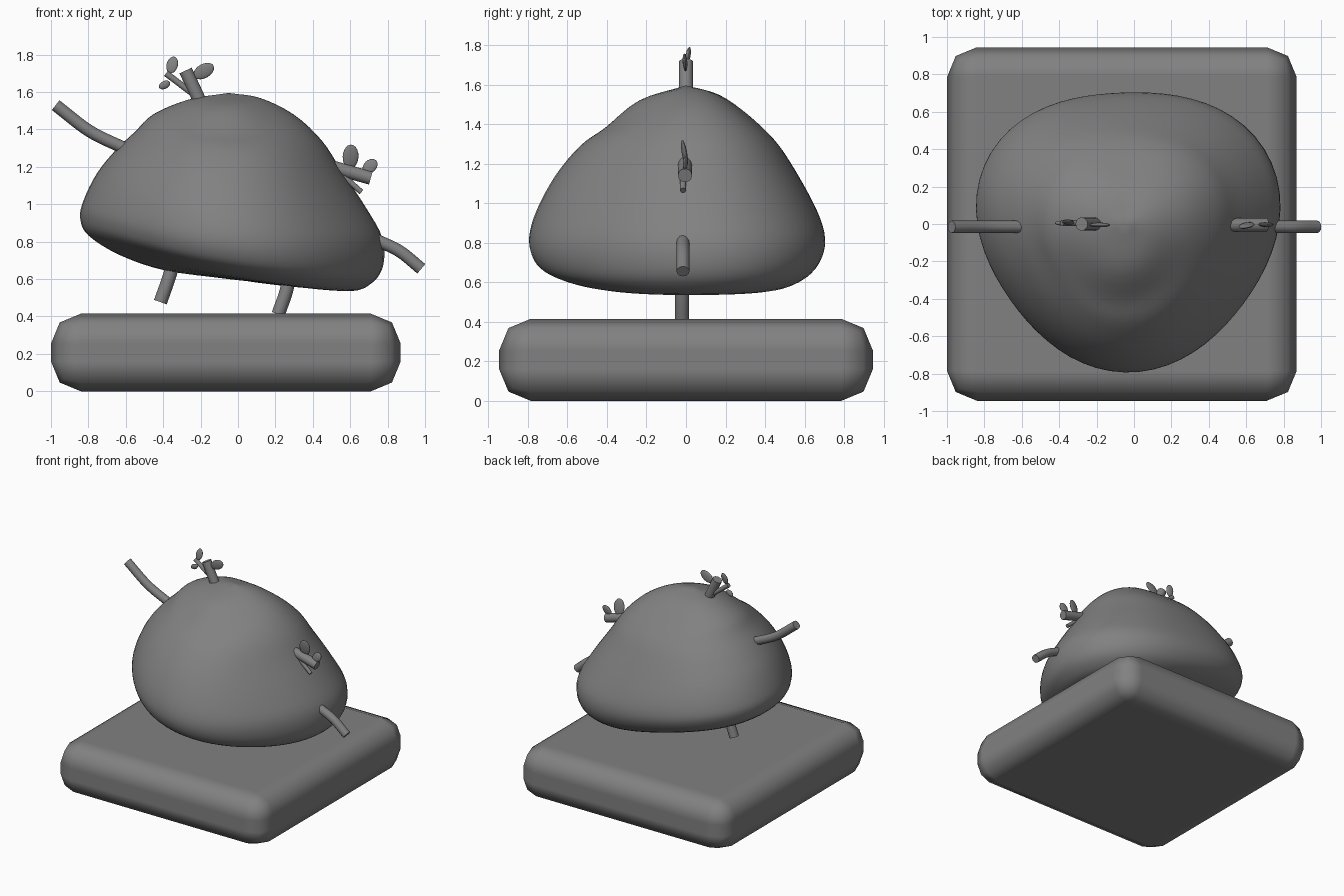
import bpy, bmesh, math
from mathutils import Vector

cube = bpy.data.objects.get("Cube")
if cube:
    bpy.data.objects.remove(cube, do_unlink=True)

grey = bpy.data.materials.new("plain grey")
grey.use_nodes = True
colour = (0.22, 0.22, 0.22, 1)
grey.diffuse_color = colour
grey.node_tree.nodes["Principled BSDF"].inputs["Base Color"].default_value = colour


def finish(bm, name):
    bmesh.ops.recalc_face_normals(bm, faces=bm.faces)
    mesh = bpy.data.meshes.new(name)
    bm.to_mesh(mesh)
    bm.free()
    mesh.materials.append(grey)
    mesh.shade_smooth()
    obj = bpy.data.objects.new(name, mesh)
    bpy.context.collection.objects.link(obj)
    return obj


def smooth_path(points, steps):
    """Catmull-Rom samples through the points."""
    pts = [Vector(p) for p in points]
    pts = [2 * pts[0] - pts[1]] + pts + [2 * pts[-1] - pts[-2]]
    out = []
    for a, b, c, d in zip(pts, pts[1:], pts[2:], pts[3:]):
        for i in range(steps):
            t = i / steps
            out.append(0.5 * (2 * b + (c - a) * t + (2 * a - 5 * b + 4 * c - d) * t * t
                              + (3 * b - a - 3 * c + d) * t ** 3))
    return out + [pts[-2]]


# Base: a thick slab with rounded edges
bm = bmesh.new()
bmesh.ops.create_cube(bm, size=1)
bmesh.ops.scale(bm, vec=(1.87, 1.89, 0.415), verts=bm.verts)
bmesh.ops.translate(bm, vec=(-0.065, 0, 0.2075), verts=bm.verts)
base = finish(bm, "base_slab")
bevel = base.modifiers.new("rounded edges", "BEVEL")
bevel.width = 0.16
bevel.segments = 2
bevel.harden_normals = True

# Body: four side profiles (radius, height) from crown to belly, blended around
CX = -0.05
TOP, BELLY = (0, 1.595), (0, 0.6)
right = [(.17, 1.567), (.35, 1.476), (.495, 1.34), (.6, 1.18), (.73, .98),
         (.815, .82), (.82, .675), (.765, .583), (.645, .535), (.35, .567)]
left = [(.21, 1.56), (.4, 1.48), (.5, 1.385), (.6, 1.29), (.7, 1.165),
        (.77, 1.02), (.787, .925), (.745, .835), (.58, .73), (.34, .647)]
front = [(.235, 1.52), (.41, 1.38), (.535, 1.29), (.66, 1.14), (.755, .965),
         (.793, .83), (.775, .73), (.71, .665), (.55, .62), (.28, .605)]
back = [(.17, 1.545), (.32, 1.435), (.445, 1.32), (.535, 1.19), (.65, .985),
        (.7, .85), (.69, .75), (.62, .665), (.47, .615), (.22, .605)]
profiles = [smooth_path([TOP] + p + [BELLY], 4) for p in (right, left, front, back)]

SIDES = 64
bm = bmesh.new()
rings = []
for r, l, f, b in list(zip(*profiles))[1:-1]:
    ring = []
    for i in range(SIDES):
        a = math.tau * i / SIDES
        c, s = math.cos(a), math.sin(a)
        rad, z = ((r + l + f + b) / 4 + (r - l) / 2 * c + (b - f) / 2 * s
                  + (r + l - f - b) / 4 * math.cos(2 * a))
        rad *= 1 + 0.2 * s * c * c
        ring.append(bm.verts.new((CX + rad * c, rad * s, z)))
    rings.append(ring)
for lower, upper in zip(rings, rings[1:]):
    for i in range(SIDES):
        j = (i + 1) % SIDES
        bm.faces.new((lower[i], lower[j], upper[j], upper[i]))
for ring, (_, z) in ((rings[0], TOP), (rings[-1], BELLY)):
    pole = bm.verts.new((CX, 0, z))
    for i in range(SIDES):
        bm.faces.new((ring[i], ring[(i + 1) % SIDES], pole))
finish(bm, "body")


# Sticks: capped tubes lying in the x-z plane
def stick(name, points, radius, y=-0.015, sides=12):
    path = smooth_path(points, 5) if len(points) > 2 else [Vector(p) for p in points]
    bm = bmesh.new()
    loops = []
    for i, p in enumerate(path):
        d = (path[min(i + 1, len(path) - 1)] - path[max(i - 1, 0)]).normalized()
        loop = []
        for k in range(sides):
            a = math.tau * k / sides
            u = radius * math.cos(a)
            loop.append(bm.verts.new((p.x - d.y * u, y + radius * math.sin(a), p.y + d.x * u)))
        loops.append(loop)
    for one, two in zip(loops, loops[1:]):
        for k in range(sides):
            j = (k + 1) % sides
            bm.faces.new((one[k], one[j], two[j], two[k]))
    bm.faces.new(loops[0])
    bm.faces.new(loops[-1])
    obj = finish(bm, name)
    bpy.ops.object.select_all(action="DESELECT")
    obj.select_set(True)
    bpy.context.view_layer.objects.active = obj
    bpy.ops.object.shade_smooth_by_angle(angle=math.radians(40))


stick("right_arm", [(-.55, 1.28), (-.64, 1.315), (-.8, 1.395), (-.975, 1.53)], 0.033)
stick("left_arm", [(.68, .83), (.77, .795), (.87, .745), (.98, .655)], 0.033)
stick("right_leg", [(-.33, .75), (-.365, .62), (-.415, .477)], 0.036, y=-0.02)
stick("left_leg", [(.285, .7), (.262, .55), (.215, .412)], 0.036, y=-0.02)

# Sprouts: a stub and a thin twig each
stick("crown_stub", [(-.19, 1.52), (-.28, 1.715)], 0.036, y=0)
stick("crown_twig", [(-.22, 1.575), (-.385, 1.7)], 0.017, y=0.005)
stick("side_stub", [(.48, 1.205), (.71, 1.14)], 0.036, y=-0.005)
stick("side_twig", [(.53, 1.18), (.66, 1.065)], 0.015, y=-0.015)


# Leaves: thin flattened ovals
def leaf(name, x, y, z, length, width, lean, twist):
    bm = bmesh.new()
    bmesh.ops.create_uvsphere(bm, u_segments=16, v_segments=10, radius=1)
    obj = finish(bm, name)
    obj.scale = (width, 0.012, length)
    obj.rotation_euler = (math.radians(twist), math.radians(lean), math.radians(twist))
    obj.location = (x, y, z)


leaf("crown_leaf_tall", -.352, .01, 1.745, .046, .031, 12, -12)
leaf("crown_leaf_wide", -.183, -.005, 1.712, .06, .038, 60, 10)
leaf("crown_leaf_small", -.393, .005, 1.638, .032, .021, 62, 12)
leaf("side_leaf_tall", .602, -.008, 1.255, .065, .043, 0, 10)
leaf("side_leaf_small", .706, -.003, 1.203, .045, .034, 45, -10)
